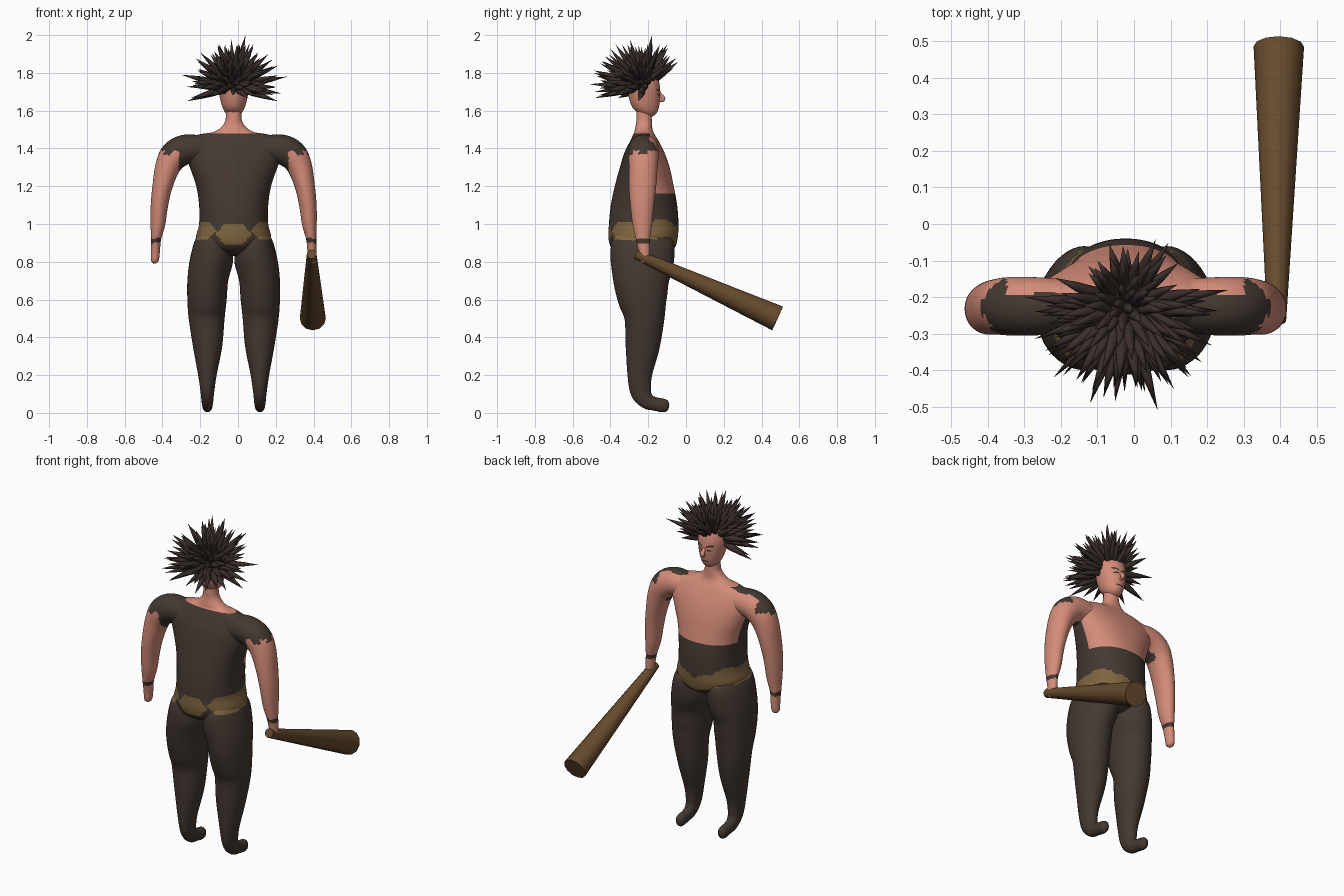
import bpy, bmesh, math, random
from mathutils import Vector

if "Cube" in bpy.data.objects:
    bpy.data.objects.remove(bpy.data.objects["Cube"])

random.seed(7)
CX = -0.023  # the figure's own centre line


def material(name, r, g, b):
    m = bpy.data.materials.new(name)
    m.diffuse_color = (r, g, b, 1)
    m.use_nodes = True
    m.node_tree.nodes["Principled BSDF"].inputs["Base Color"].default_value = m.diffuse_color
    return m


SKIN = material("skin", .66, .262, .19)
CLOTH = material("dark_cloth", .058, .040, .031)
BELT = material("belt_tan", .205, .127, .05)
HAIR = material("dark_hair", .042, .027, .023)
WOOD = material("wood", .135, .07, .027)
BODY = [SKIN, CLOTH, BELT]


def finish(name, bm, mats, rule=None, angle=60):
    bmesh.ops.recalc_face_normals(bm, faces=bm.faces)
    if rule:
        for f in bm.faces:
            c = f.calc_center_median()
            f.material_index = rule(abs(c.x - CX), c.y, c.z)
    me = bpy.data.meshes.new(name)
    bm.to_mesh(me)
    bm.free()
    ob = bpy.data.objects.new(name, me)
    bpy.context.collection.objects.link(ob)
    for m in mats:
        me.materials.append(m)
    bpy.ops.object.select_all(action='DESELECT')
    ob.select_set(True)
    bpy.context.view_layer.objects.active = ob
    bpy.ops.object.shade_smooth_by_angle(angle=math.radians(angle))
    return ob


def spline(points, steps):
    """Smooth interpolation through rows of numbers."""
    out, n = [], len(points)
    for i in range(n - 1):
        p = [points[max(0, min(n - 1, i + k))] for k in (-1, 0, 1, 2)]
        for s in range(steps):
            t = s / steps
            out.append([b + .5 * t * (c - a + t * (2*a - 5*b + 4*c - d + t * (3*(b - c) + d - a)))
                        for a, b, c, d in zip(*p)])
    return out + [list(points[-1])]


def loft(name, points, axis, mats, rule=None, steps=8, segs=48, side=1, level=False, power=2.0):
    """Skin rings (x, y, z, radius along axis, other radius) into a closed tube."""
    rows = spline(points, steps)
    a = Vector(axis)
    bm = bmesh.new()
    rings = []
    for i, row in enumerate(rows):
        c = Vector(row[:3])
        t = Vector(rows[min(i + 1, len(rows) - 1)][:3]) - Vector(rows[max(i - 1, 0)][:3])
        b = Vector((0, 1, 0)) if level else t.normalized().cross(a).normalized()
        ring = []
        for k in range(segs):
            w = 2 * math.pi * k / segs
            ca, sa = math.cos(w), math.sin(w)
            p = c + a * math.copysign(abs(ca) ** (2 / power), ca) * row[3] \
                  + b * math.copysign(abs(sa) ** (2 / power), sa) * row[4]
            ring.append(bm.verts.new((CX + side * p.x, p.y, p.z)))
        rings.append(ring)
    for r, s in zip(rings, rings[1:]):
        for k in range(segs):
            j = (k + 1) % segs
            bm.faces.new((r[k], r[j], s[j], s[k]))
    bm.faces.new(rings[0])
    bm.faces.new(rings[-1])
    return finish(name, bm, mats, rule)


def sections(rows):
    """(z, half width, back y, front y) to upright loft rings."""
    return [(0, (b + f) / 2, z, w, (f - b) / 2) for z, w, b, f in rows]


# ---- colour rules: 0 skin, 1 cloth, 2 belt
def belt(u, y, z):
    if y < -.25:      # pinched belt on the back
        mid = .945 if u < .093 else .965
        half = min(.05, 1.2 * abs(u - .093))
    else:             # dipping belt on the front
        mid = .905 + min(u, .15) * .4 + .012 * abs(math.sin(u * 32))
        half = .045
    return abs(z - mid) < half


def torso_rule(u, y, z):
    if belt(u, y, z):
        return 2
    if z > 1.478 or (y > -.19 and z > 1.165):
        return 0
    return 1


def leg_rule(u, y, z):
    return 2 if belt(u, y, z) else 1


def arm_rule(u, y, z):
    if .90 < z < .925:                       # wrist band
        return 1
    hem = 1.365 + (.022 if math.sin(y * 75 + u * 40) > 0 else 0)
    if u < .29:
        return int(y < -.19)
    return int(z > hem and (y < -.19 or u > .325))


def face_rule(u, y, z):
    if y < -.18:
        return 0
    mouth = u < .024 and abs(z - 1.618) < .004
    eye = .016 < u < .042 and abs(z - 1.685) < .005
    brow = .014 < u < .05 and abs(z - 1.709 - (u - .03) * .2) < .005
    return int(mouth or eye or brow)


# ---- torso and neck
loft("torso", sections([
    (.83, .05, -.32, -.14), (.87, .14, -.39, -.065), (.92, .197, -.41, -.045),
    (1.0, .183, -.408, -.04), (1.1, .183, -.398, -.047), (1.2, .198, -.377, -.065),
    (1.3, .232, -.35, -.087), (1.38, .262, -.325, -.115), (1.44, .25, -.295, -.145),
    (1.472, .19, -.28, -.165), (1.485, .115, -.274, -.172), (1.505, .075, -.27, -.178),
    (1.535, .049, -.264, -.18), (1.57, .041, -.262, -.182), (1.63, .04, -.26, -.185)]),
    (1, 0, 0), BODY, torso_rule, segs=96, level=True, power=2.2)

# ---- legs with feet, and arms
LEG = [(.10, -.225, .96, .08, .13), (.11, -.228, .9, .10, .165), (.119, -.232, .8, .115, .167),
       (.137, -.237, .7, .108, .148), (.141, -.23, .6, .104, .13), (.143, -.22, .5, .095, .106),
       (.138, -.23, .35, .077, .09), (.139, -.245, .2, .049, .065), (.139, -.238, .11, .036, .055),
       (.139, -.205, .062, .031, .042), (.139, -.165, .048, .028, .036),
       (.139, -.12, .039, .027, .036), (.139, -.098, .036, .02, .027), (.139, -.089, .035, .004, .006)]
ARM = [(.06, -.225, 1.395, .06, .07), (.18, -.225, 1.397, .075, .074), (.26, -.225, 1.393, .08, .079),
       (.315, -.225, 1.36, .08, .078), (.35, -.226, 1.30, .076, .066), (.377, -.23, 1.2, .072, .053),
       (.393, -.232, 1.1, .063, .046), (.401, -.231, 1.0, .052, .039), (.411, -.228, .92, .038, .027),
       (.414, -.222, .86, .031, .024), (.417, -.22, .81, .026, .021), (.418, -.22, .795, .015, .012),
       (.418, -.22, .79, .003, .003)]
for side, tag in ((1, "right"), (-1, "left")):
    loft(tag + "_leg", LEG, (1, 0, 0), BODY, leg_rule, steps=7, side=side)
    loft(tag + "_arm", ARM, (0, 1, 0), BODY, arm_rule, side=side)

# ---- head and nose
loft("head", sections([
    (1.565, .012, -.22, -.185), (1.585, .04, -.25, -.157), (1.62, .06, -.285, -.143),
    (1.68, .075, -.305, -.136), (1.74, .08, -.31, -.14), (1.79, .065, -.295, -.155),
    (1.82, .03, -.26, -.18)]), (1, 0, 0), BODY, face_rule, steps=12, segs=80, level=True)
loft("nose", [(0, -.145, 1.70, .006, .006), (0, -.128, 1.675, .012, .011),
              (0, -.12, 1.66, .013, .011), (0, -.14, 1.65, .008, .006)],
     (1, 0, 0), [SKIN], steps=3, segs=12)

# ---- spiky hair: spindle-shaped locks fanned out around the skull
bm = bmesh.new()
ROOT = Vector((CX, -.225, 1.73))


def lock(tip, width):
    d = (tip - ROOT).normalized()
    length = (tip - ROOT).length
    a = d.orthogonal().normalized()
    b = d.cross(a)
    rings = []
    for t, r in ((.16, .45), (.42, 1), (.7, .62)):
        rings.append([bm.verts.new(ROOT + d * length * t + (a * math.cos(k * math.pi / 3)
                      + b * math.sin(k * math.pi / 3)) * r * width) for k in range(6)])
    end = bm.verts.new(tip)
    bm.faces.new(rings[0])
    for r, s in zip(rings, rings[1:]):
        for k in range(6):
            bm.faces.new((r[k], r[k - 1], s[k - 1], s[k]))
    for k in range(6):
        bm.faces.new((rings[-1][k], rings[-1][k - 1], end))


N = 210
for i in range(N):
    z = 1 - 2 * (i + .5) / N
    w = i * 2.39996
    s = math.sqrt(1 - z * z)
    d = Vector((s * math.cos(w), s * math.sin(w), z))
    d += Vector([random.uniform(-.08, .08) for _ in range(3)])
    d.normalize()
    lowest = -.3 if d.y < .12 else .5       # hairline is higher over the face
    if d.z < lowest:
        continue
    reach = random.uniform(.205, .262) + .02 * max(0, -d.y) - .03 * max(0, d.y)
    lock(ROOT + d * reach, random.uniform(.017, .022))
for tip in ((.04, -.18, 2.0), (.065, -.51, 1.74), (.26, -.18, 1.78), (-.30, -.2, 1.79),
            (-.27, -.24, 1.65), (.21, -.25, 1.65), (.095, -.05, 1.88), (-.03, -.06, 1.87),
            (-.1, -.1, 1.95), (-.12, -.49, 1.8), (-.22, -.42, 1.72), (.15, -.42, 1.7)):
    lock(Vector(tip), .02)
finish("spiky_hair", bm, [HAIR], angle=65)

# ---- tapered wooden club held in the hand
bm = bmesh.new()
start, stop = Vector((.39, -.265, .84)), Vector((.396, .485, .50))
axis = stop - start
bmesh.ops.create_cone(bm, cap_ends=True, segments=12, radius1=.026, radius2=.069, depth=axis.length)
turn = axis.to_track_quat('Z', 'Y')
for v in bm.verts:
    v.co = turn @ v.co + (start + stop) / 2
finish("club", bm, [WOOD], angle=40)
